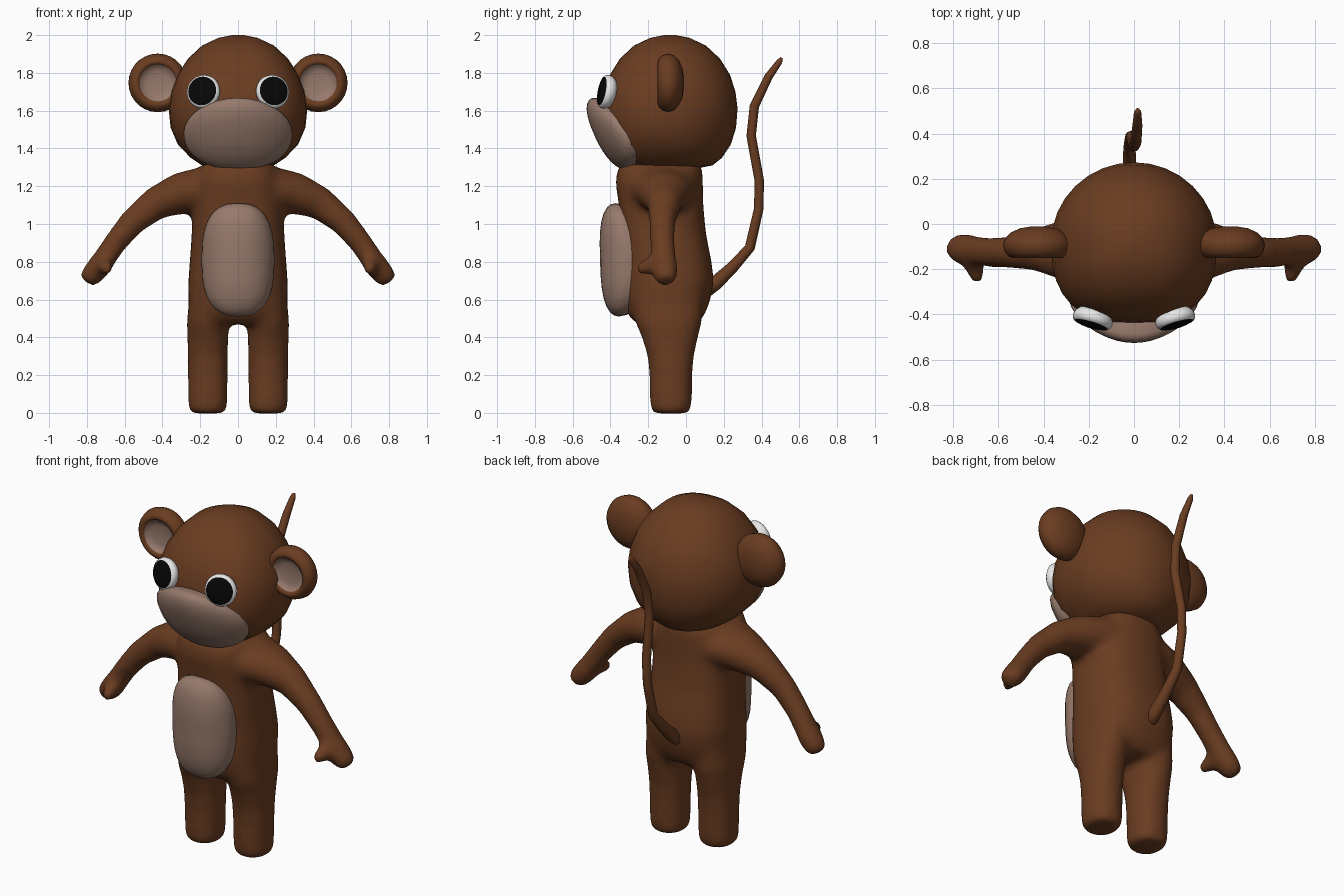
import bpy, bmesh, math
from mathutils import Vector

if "Cube" in bpy.data.objects:
    bpy.data.objects.remove(bpy.data.objects["Cube"])


def material(name, r, g, b):
    m = bpy.data.materials.new(name)
    m.diffuse_color = (r, g, b, 1)
    m.use_nodes = True
    m.node_tree.nodes["Principled BSDF"].inputs["Base Color"].default_value = m.diffuse_color
    return m


BROWN = material("brown fur", 0.145, 0.046, 0.015)
SKIN = material("pale skin", 0.31, 0.195, 0.15)
WHITE = material("eye white", 0.80, 0.80, 0.80)
BLACK = material("pupil black", 0.002, 0.002, 0.002)
TAU = 2 * math.pi


def add_loft(bm, rings, rule=lambda i: 0):
    """Bridge equal rings and cap both ends; rule gives the material of band i."""
    vs = [[bm.verts.new(p) for p in ring] for ring in rings]
    n = len(vs[0])
    faces = []
    for i in range(len(vs) - 1):
        for j in range(n):
            k = (j + 1) % n
            f = bm.faces.new((vs[i][j], vs[i][k], vs[i + 1][k], vs[i + 1][j]))
            f.material_index = rule(i)
            faces.append(f)
    for i, ring in ((0, vs[0]), (len(vs) - 1, vs[-1])):
        f = bm.faces.new(ring)
        f.material_index = rule(i)
        faces.append(f)
    bmesh.ops.recalc_face_normals(bm, faces=faces)


def finish(name, bm, mats):
    me = bpy.data.meshes.new(name)
    bm.to_mesh(me)
    bm.free()
    for m in mats:
        me.materials.append(m)
    for p in me.polygons:
        p.use_smooth = True
    ob = bpy.data.objects.new(name, me)
    bpy.context.scene.collection.objects.link(ob)
    return ob


def loft(name, rings, mats, rule=lambda i: 0):
    bm = bmesh.new()
    add_loft(bm, rings, rule)
    return finish(name, bm, mats)


def spow(v, e):
    return math.copysign(abs(v) ** e, v)


def flat_rings(sections, x=0, n=28, front=2.0, rear=2.0):
    """Horizontal superellipse rings from (z, centre y, half width, half depth)."""
    out = []
    for z, cy, rx, ry in sections:
        ring = []
        for j in range(n):
            c, d = math.cos(TAU * j / n), math.sin(TAU * j / n)
            e = 2 / (front if d < 0 else rear)
            ring.append(Vector((x + rx * spow(c, e), cy + ry * spow(d, e), z)))
        out.append(ring)
    return out


def tube_rings(path, side, n=16):
    """Rings along a path of (x, y, z, in-plane radius, radius along side)."""
    pts = [Vector(p[:3]) for p in path]
    out = []
    for i, p in enumerate(path):
        t = (pts[min(i + 1, len(pts) - 1)] - pts[max(i - 1, 0)]).normalized()
        u = t.cross(side).normalized()
        v = u.cross(t)
        out.append([pts[i] + u * p[3] * math.cos(TAU * j / n) + v * p[4] * math.sin(TAU * j / n)
                    for j in range(n)])
    return out


def lathe(name, origin, axis, profile, mats, rule, n=28):
    """Turn a (radius, height) profile about an axis."""
    a = Vector(axis).normalized()
    u = a.cross(Vector((0, 0, 1))).normalized()
    v = a.cross(u)
    o = Vector(origin)
    rings = [[o + a * h + (u * math.cos(TAU * j / n) + v * math.sin(TAU * j / n)) * r
              for j in range(n)] for r, h in profile]
    return loft(name, rings, mats, rule)


def dome(name, cz, rx, rup, rlow, powers, base, bend, depth, back, n=32):
    """Puffed patch facing the front over y = base(z), its sides bent back."""
    rings = []
    for s, off in ((0.88, back), (0.97, back * 0.4), (1, 0), (0.98, 0), (0.93, 0), (0.83, 0),
                   (0.68, 0), (0.5, 0), (0.3, 0), (0.1, 0)):
        ring = []
        for j in range(n):
            c, d = math.cos(TAU * j / n), math.sin(TAU * j / n)
            e = 2 / powers[d < 0]
            x = s * spow(c, e)
            z = cz + s * (rup if d > 0 else rlow) * spow(d, e)
            lift = 0 if off else depth * math.sqrt(max(0, 1 - s ** 2.4))
            ring.append(Vector((x * rx, base(z) + bend * x * x + off - lift, z)))
        rings.append(ring)
    return loft(name, rings, [SKIN])


# Body: torso, legs, arms and thumbs fused into one soft skin
bm = bmesh.new()
add_loft(bm, flat_rings([
    (0.47, -0.10, 0.21, 0.16), (0.52, -0.105, 0.25, 0.205), (0.60, -0.10, 0.263, 0.23),
    (0.70, -0.095, 0.264, 0.243), (0.80, -0.10, 0.256, 0.236), (0.95, -0.12, 0.246, 0.226),
    (1.10, -0.132, 0.24, 0.224), (1.22, -0.142, 0.23, 0.232), (1.295, -0.138, 0.21, 0.225),
    (1.325, -0.13, 0.17, 0.205)], front=2.6, rear=2.6))
for s in (-1, 1):
    add_loft(bm, flat_rings([
        (-0.003, -0.08, 0.086, 0.094), (0.02, -0.08, 0.104, 0.111), (0.20, -0.08, 0.107, 0.114),
        (0.30, -0.081, 0.107, 0.124), (0.40, -0.085, 0.109, 0.150), (0.48, -0.092, 0.112, 0.178),
        (0.60, -0.10, 0.10, 0.19)], x=s * 0.16, n=20, front=2.3, rear=2.3))
    arm = [(0.10, -0.125, 1.19, 0.125, 0.195), (0.20, -0.12, 1.18, 0.12, 0.18),
           (0.31, -0.115, 1.16, 0.112, 0.14),
           (0.435, -0.115, 1.11, 0.089, 0.095), (0.56, -0.125, 1.01, 0.073, 0.071),
           (0.65, -0.125, 0.90, 0.064, 0.067), (0.705, -0.118, 0.82, 0.062, 0.070),
           (0.755, -0.112, 0.75, 0.066, 0.072), (0.790, -0.108, 0.71, 0.058, 0.062),
           (0.803, -0.107, 0.69, 0.038, 0.045)]
    thumb = [(0.725, -0.11, 0.80, 0.06, 0.06), (0.708, -0.17, 0.785, 0.05, 0.05),
             (0.697, -0.225, 0.768, 0.042, 0.038), (0.69, -0.262, 0.760, 0.030, 0.026)]
    for path, side in ((arm, Vector((0, 1, 0))), (thumb, Vector((1, 0, 0)))):
        add_loft(bm, tube_rings([(s * p[0], *p[1:]) for p in path], side))
body = finish("body", bm, [BROWN])
rem = body.modifiers.new("fuse", 'REMESH')
rem.mode = 'VOXEL'
rem.voxel_size = 0.016
rem.use_smooth_shade = True
sm = body.modifiers.new("soften", 'SMOOTH')
sm.factor = 0.5
sm.iterations = 25

# Head: round behind, squarer across the face
loft("head", flat_rings([
    (z, -0.085, rx, ry) for z, rx, ry in (
        (2.0, 0.03, 0.03), (1.985, 0.105, 0.105), (1.945, 0.19, 0.19), (1.875, 0.265, 0.265),
        (1.79, 0.32, 0.318), (1.70, 0.354, 0.347), (1.61, 0.367, 0.358), (1.51, 0.357, 0.35),
        (1.42, 0.318, 0.322), (1.35, 0.25, 0.275), (1.31, 0.19, 0.225), (1.29, 0.10, 0.12))],
    n=32, front=2.5), [BROWN])

# Ears with hollow pale fronts, and eyes with black front faces
for s, side in ((-1, "right"), (1, "left")):
    lathe(side + "_ear", (s * 0.425, -0.085, 1.747), (0, -1, 0),
          [(0.03, -0.074), (0.08, -0.066), (0.12, -0.047), (0.145, -0.022), (0.155, 0.005),
           (0.148, 0.036), (0.130, 0.058), (0.112, 0.065), (0.098, 0.054), (0.094, 0.042),
           (0.06, 0.033), (0.02, 0.03)],
          [BROWN, SKIN], lambda i: int(i >= 8))
    lathe(side + "_eye", (s * 0.183, -0.423, 1.70), (s * 0.27, -0.93, 0.18),
          [(0.03, -0.045), (0.070, -0.038), (0.086, -0.018), (0.091, 0.0), (0.087, 0.015),
           (0.077, 0.024), (0.055, 0.030), (0.02, 0.033)],
          [WHITE, BLACK], lambda i: int(i >= 5))

# Muzzle and belly patches
dome("muzzle", 1.48, 0.288, 0.188, 0.192, (1.95, 2.2),
     lambda z: -0.325 - 0.43 * (z - 1.29), 0.075, 0.083, 0.11)
dome("belly_patch", 0.81, 0.193, 0.30, 0.30, (2.6, 2.6),
     lambda z: -0.335 - 0.03 * ((z - 0.81) / 0.3) ** 2 - 0.03 * (z - 0.81), 0.025, 0.12, 0.10)

# Tail
loft("tail", tube_rings([
    (-0.02, 0.08, 0.63, 0.04, 0.04), (-0.02, 0.16, 0.69, 0.038, 0.036),
    (-0.02, 0.25, 0.775, 0.031, 0.03), (-0.02, 0.338, 0.875, 0.027, 0.027),
    (-0.015, 0.385, 1.08, 0.025, 0.025), (-0.01, 0.388, 1.23, 0.025, 0.025),
    (0.0, 0.345, 1.467, 0.025, 0.025), (0.008, 0.362, 1.625, 0.025, 0.025),
    (0.015, 0.437, 1.78, 0.022, 0.022), (0.016, 0.495, 1.86, 0.016, 0.016),
    (0.016, 0.507, 1.88, 0.007, 0.007)], Vector((1, 0, 0)), n=12), [BROWN])
